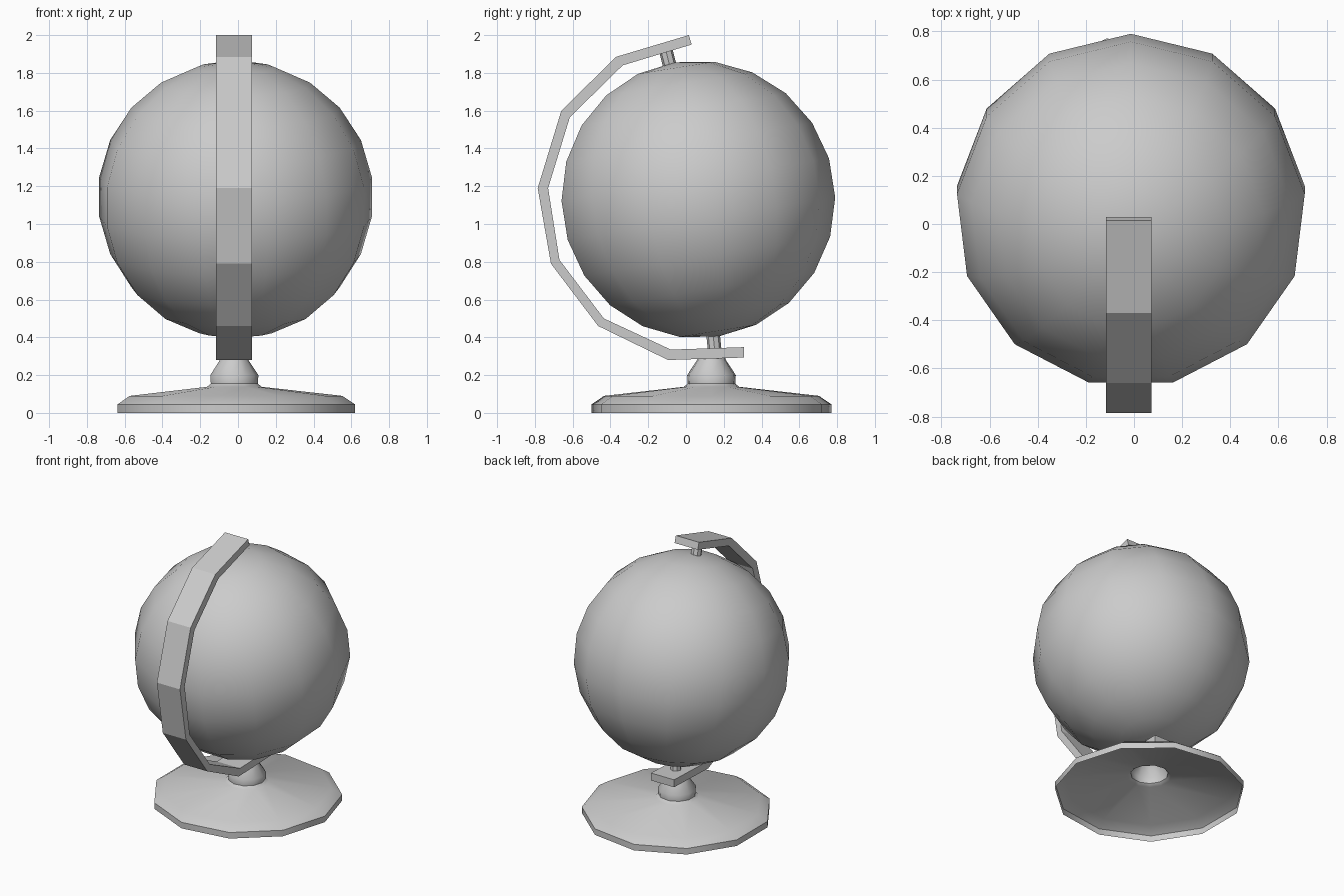
import bpy, bmesh, math
from mathutils import Vector, Matrix

if "Cube" in bpy.data.objects:
    bpy.data.objects.remove(bpy.data.objects["Cube"])

CX = -0.022  # axis of stand and arm


def finish(name, bm, smooth=None, fix=True):
    if fix:
        bmesh.ops.recalc_face_normals(bm, faces=bm.faces)
    me = bpy.data.meshes.new(name)
    bm.to_mesh(me)
    bm.free()
    ob = bpy.data.objects.new(name, me)
    bpy.context.collection.objects.link(ob)
    if smooth:
        bpy.ops.object.select_all(action='DESELECT')
        ob.select_set(True)
        bpy.context.view_layer.objects.active = ob
        bpy.ops.object.shade_smooth_by_angle(angle=math.radians(smooth))
    return ob


def lathe(name, profile, centre, sides, smooth):
    # open shell, profile listed bottom to top as (radius, z)
    bm = bmesh.new()
    rings = []
    for r, z in profile:
        rings.append([bm.verts.new((centre[0] + r * math.cos(2 * math.pi * i / sides),
                                    centre[1] + r * math.sin(2 * math.pi * i / sides), z))
                      for i in range(sides)])
    for a, b in zip(rings, rings[1:]):
        for i in range(sides):
            j = (i + 1) % sides
            bm.faces.new((a[i], a[j], b[j], b[i]))
    return finish(name, bm, smooth, fix=False)


def pin(name, start, end, radius):
    a, b = Vector(start), Vector(end)
    bm = bmesh.new()
    rot = (b - a).to_track_quat('Z', 'Y').to_matrix().to_4x4()
    bmesh.ops.create_cone(bm, cap_ends=True, segments=8, radius1=radius, radius2=radius,
                          depth=(b - a).length,
                          matrix=Matrix.Translation((a + b) / 2) @ rot)
    return finish(name, bm, 30)


# base: hollow round foot rising into the neck
lathe("base", [(0.642, 0.0), (0.642, 0.045), (0.575, 0.09), (0.148, 0.138),
               (0.127, 0.155), (0.13, 0.2), (0.08, 0.275), (0.065, 0.31)],
      (CX, 0.135), 11, 50)

# globe: tilted ball
bm = bmesh.new()
bmesh.ops.create_uvsphere(bm, u_segments=13, v_segments=11, radius=0.735,
                          matrix=Matrix.Translation((-0.013, 0.055, 1.13))
                          @ Matrix.Rotation(math.radians(9), 4, 'X'))
finish("globe", bm, 60)

# arm: flat curved band, outer and inner edges as (y, z)
outer = [(0.015, 2.0), (-0.37, 1.885), (-0.66, 1.6), (-0.785, 1.19),
         (-0.715, 0.79), (-0.465, 0.46), (-0.095, 0.28), (0.307, 0.293)]
inner = [(0.03, 1.95), (-0.335, 1.84), (-0.615, 1.565), (-0.73, 1.19),
         (-0.67, 0.81), (-0.435, 0.5), (-0.08, 0.335), (0.307, 0.348)]
bm = bmesh.new()
sections = []
for (oy, oz), (iy, iz) in zip(outer, inner):
    sections.append([bm.verts.new(p) for p in (
        (CX - 0.095, oy, oz), (CX + 0.095, oy, oz),
        (CX + 0.095, iy, iz), (CX - 0.095, iy, iz))])
for a, b in zip(sections, sections[1:]):
    for i in range(4):
        j = (i + 1) % 4
        bm.faces.new((a[i], a[j], b[j], b[i]))
bm.faces.new(sections[0])
bm.faces.new(sections[-1])
finish("arm", bm)

# pivots between arm and globe
pin("top_pivot", (CX, -0.084, 1.83), (CX, -0.107, 1.92), 0.036)
pin("bottom_pivot", (CX, 0.152, 0.33), (CX, 0.143, 0.42), 0.036)
